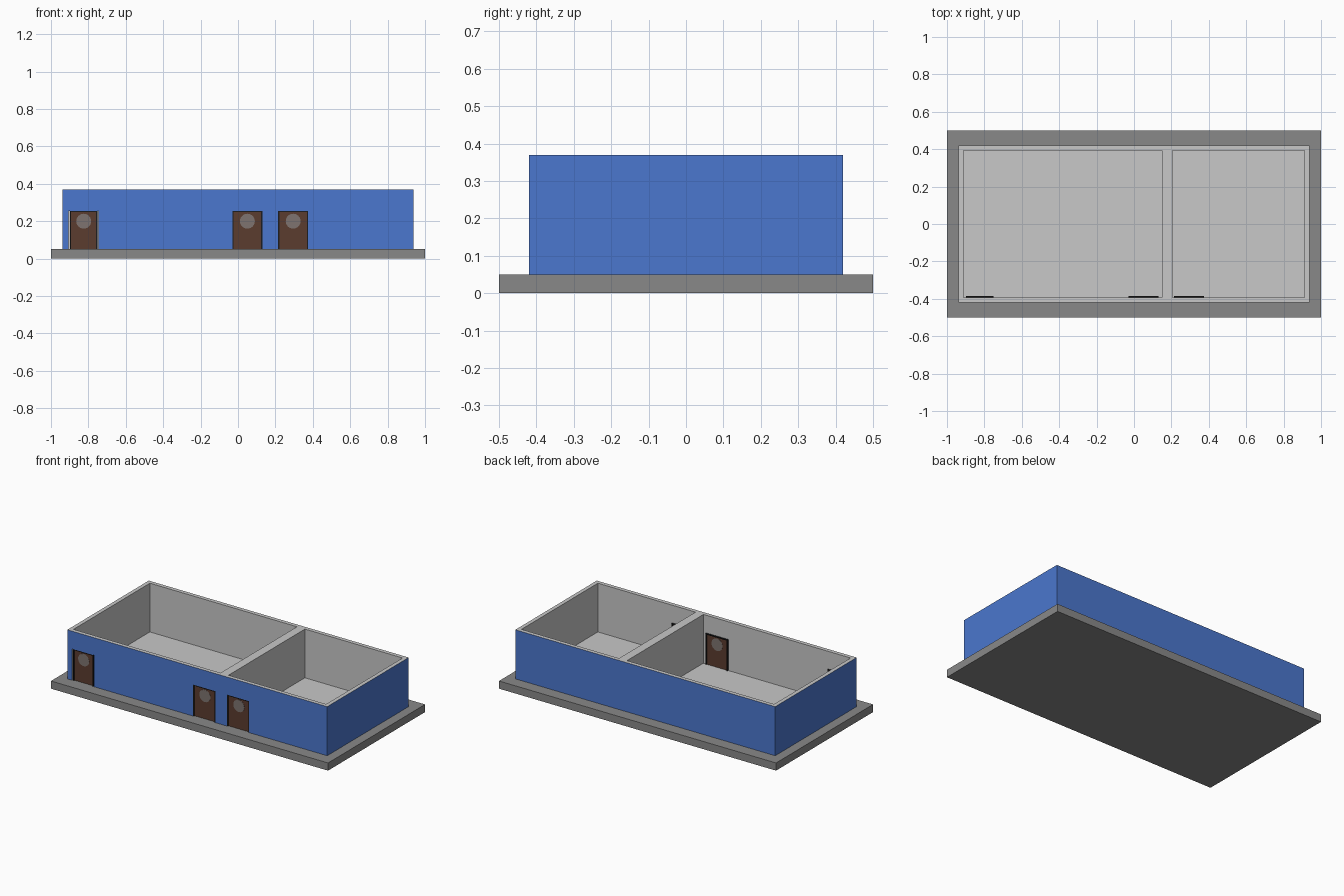
import bpy, math

if "Cube" in bpy.data.objects:
    bpy.data.objects.remove(bpy.data.objects["Cube"])

def mat(name, r, g, b):
    m = bpy.data.materials.new(name)
    m.diffuse_color = (r, g, b, 1)
    m.use_nodes = True
    m.node_tree.nodes["Principled BSDF"].inputs["Base Color"].default_value = m.diffuse_color
    return m

SLAB = mat("slab grey", 0.25, 0.25, 0.25)
PALE = mat("pale plaster", 0.58, 0.58, 0.58)
BLUE = mat("blue paint", 0.07, 0.185, 0.62)
BROWN = mat("brown wood", 0.105, 0.045, 0.028)
DARK = mat("dark frame", 0.012, 0.012, 0.013)
GLASS = mat("door pane", 0.21, 0.175, 0.16)

def box(name, x0, x1, y0, y1, z0, z1, *mats):
    bpy.ops.mesh.primitive_cube_add(size=1, location=((x0+x1)/2, (y0+y1)/2, (z0+z1)/2))
    o = bpy.context.object
    o.name = name
    o.scale = (x1-x0, y1-y0, z1-z0)
    bpy.ops.object.transform_apply(location=True, rotation=True, scale=True)
    for m in mats:
        o.data.materials.append(m)
    return o

def cut(target, cutter):
    mod = target.modifiers.new("cut", 'BOOLEAN')
    mod.operation = 'DIFFERENCE'
    mod.solver = 'EXACT'
    mod.object = cutter
    bpy.context.view_layer.objects.active = target
    bpy.ops.object.modifier_apply(modifier=mod.name)
    bpy.data.objects.remove(cutter, do_unlink=True)

OX, OY, IX, IY = 0.938, 0.42, 0.912, 0.394
Z0, Z1 = 0.05, 0.37
DOOR_TOP = 0.255
DOORS = [(-0.825, 0.007), (0.05, 0.0), (0.295, 0.0)]   # centre, side gap
HALF = 0.08

# Ground slab and room floors
box("base_slab", -1, 1, -0.5, 0.5, 0, Z0, SLAB)
rooms = [(-IX, 0.15), (0.207, IX)]
for i, (a, b) in enumerate(rooms):
    box(f"room_floor_{i+1}", a, b, -IY, IY, Z0 - 0.01, Z0 + 0.002, PALE)

# Walls: one block hollowed into two rooms, then door openings
walls = box("walls", -OX, OX, -OY, OY, Z0, Z1, PALE, BLUE)
for a, b in rooms:
    cut(walls, box("room_cutter", a, b, -IY, IY, Z0 - 0.1, Z1 + 0.1))
for cx, gap in DOORS:
    cut(walls, box("door_cutter", cx - HALF, cx + HALF, -0.6, -0.3, Z0 - 0.1, DOOR_TOP))

# Outer wall faces are painted blue
for p in walls.data.polygons:
    c = p.center
    outer = abs(p.normal.z) < 0.5 and (abs(abs(c.x) - OX) < 1e-3 or abs(abs(c.y) - OY) < 1e-3)
    p.material_index = 1 if outer else 0

# Doors with dark frame and round pane on both sides
for i, (cx, gap) in enumerate(DOORS):
    n = i + 1
    l, r = cx - HALF + gap, cx + HALF - gap
    f = 0.006
    box(f"frame_left_{n}", l, l + f, -0.419, -0.385, Z0, DOOR_TOP - f, DARK)
    box(f"frame_right_{n}", r - f, r, -0.419, -0.385, Z0, DOOR_TOP - f, DARK)
    box(f"frame_top_{n}", l, r, -0.419, -0.385, DOOR_TOP - f, DOOR_TOP, DARK)
    box(f"door_{n}", l + f, r - f, -0.412, -0.392, Z0, DOOR_TOP - f, BROWN)
    bpy.ops.mesh.primitive_cylinder_add(vertices=24, radius=0.04, depth=0.022,
                                        location=(cx, -0.402, 0.2),
                                        rotation=(math.pi / 2, 0, 0))
    pane = bpy.context.object
    pane.name = f"door_pane_{n}"
    pane.data.materials.append(GLASS)
